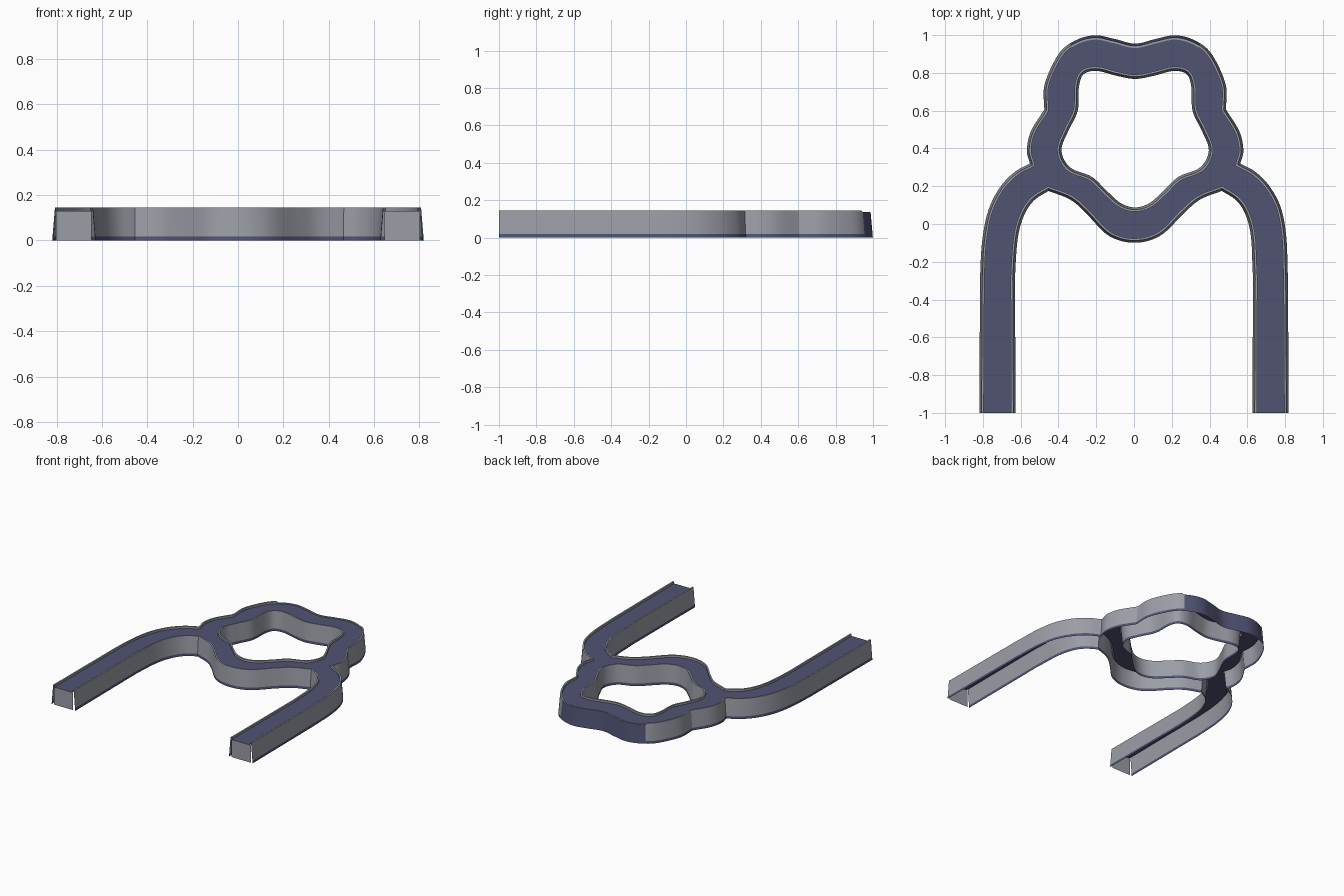
import bpy, bmesh, math
from mathutils import Vector

if "Cube" in bpy.data.objects:
    bpy.data.objects.remove(bpy.data.objects["Cube"])


def material(name, rgb):
    m = bpy.data.materials.new(name)
    m.diffuse_color = (*rgb, 1)
    m.use_nodes = True
    m.node_tree.nodes["Principled BSDF"].inputs["Base Color"].default_value = m.diffuse_color
    return m


GREY = material("wall grey", (0.33, 0.34, 0.385))
BLUE = material("slate blue", (0.082, 0.087, 0.175))
DECK_Z, RIM_Z, BAND_Z = 0.13, 0.145, 0.018


def mirror(pts):
    return [(-x, y) for x, y in reversed(pts)]


def spline(pts, closed=False, steps=7):
    """Smooth curve through the given points."""
    p = [Vector(q) for q in pts]
    n = len(p)
    p = [p[-1]] + p + [p[0], p[1]] if closed else [2 * p[0] - p[1]] + p + [2 * p[-1] - p[-2]]
    out = []
    for i in range(n if closed else n - 1):
        a, b, c, d = p[i:i + 4]
        for k in range(steps):
            t = k / steps
            out.append(0.5 * (2 * b + (c - a) * t + (2 * a - 5 * b + 4 * c - d) * t * t
                              + (3 * b - a - 3 * c + d) * t ** 3))
    if not closed:
        out.append(p[-2])
    return out


def chain(half):
    """Half outline as smooth segments with corners between, mirrored at x = 0."""
    segs = half[:-1] + [half[-1] + mirror(half[-1])[1:]] + [mirror(s) for s in reversed(half[:-1])]
    out = []
    for s in segs:
        out += spline(s)[1 if out else 0:]
    return out


def shift(path):
    # the ring sits very slightly to the right of the arms
    return [Vector((v.x + 0.006 * min(1, max(0, (v.y + 0.2) / 0.3)), v.y)) for v in path]


def offset(path, dist, closed):
    """Move a path to its left, with mitred corners."""
    n, out = len(path), []
    for i, p in enumerate(path):
        a = path[i - 1] if closed or i > 0 else None
        b = path[(i + 1) % n] if closed or i < n - 1 else None
        d1 = (p - a).normalized() if a is not None else (b - p).normalized()
        d2 = (b - p).normalized() if b is not None else d1
        n1, n2 = Vector((-d1.y, d1.x)), Vector((-d2.y, d2.x))
        m = (n1 + n2).normalized()
        q = p + m * (dist / max(0.5, m.dot(n1)))
        if a is None or b is None:
            q.y = -1.0
        out.append(q)
    return out


def finish(bm, name, smooth=True):
    me = bpy.data.meshes.new(name)
    bm.to_mesh(me)
    bm.free()
    me.materials.append(GREY)
    me.materials.append(BLUE)
    if smooth:
        me.shade_smooth()
        me.set_sharp_from_angle(angle=math.radians(30))
    ob = bpy.data.objects.new(name, me)
    bpy.context.collection.objects.link(ob)
    return ob


def is_back(p):
    return p.y > 0.9 and abs(p.x - 0.005) < 0.35


def wall(name, path, closed=False):
    """Leaning wall with a flat rim and a blue strip along its foot."""
    bm = bmesh.new()
    profile = [(0, 0), (0.0015, BAND_Z), (0.012, RIM_Z), (0.023, RIM_Z), (0.023, DECK_Z)]
    rows = []
    for d, z in profile:
        row = []
        for p, q in zip(path, offset(path, d, closed)):
            h = 0.136 if z == RIM_Z and is_back(p) else z
            row.append(bm.verts.new((q.x, q.y, h)))
        rows.append(row)
    n = len(path)
    for i in range(n if closed else n - 1):
        j = (i + 1) % n
        for k in range(4):
            f = bm.faces.new((rows[k][i], rows[k][j], rows[k + 1][j], rows[k + 1][i]))
            back = k == 1 and is_back(path[i]) and is_back(path[j])
            f.material_index = 1 if k == 0 or back else 0
    finish(bm, name)


# outer outline, from the right arm end over the back
outer = shift(chain([
    [(0.819, -1), (0.815, -0.28)],
    [(0.815, -0.28), (0.805, -0.08), (0.775, 0.077), (0.715, 0.195), (0.638, 0.275), (0.557, 0.32)],
    [(0.557, 0.32), (0.573, 0.39), (0.552, 0.49), (0.481, 0.606)],
    [(0.481, 0.606), (0.479, 0.74), (0.405, 0.9), (0.32, 0.97), (0.215, 0.999), (0.11, 0.98), (0, 0.955)],
]))
# front outline between the arms
front = shift(chain([
    [(0.627, -1), (0.63, -0.28)],
    [(0.63, -0.28), (0.617, -0.07), (0.585, 0.05), (0.535, 0.125), (0.459, 0.175)],
    [(0.459, 0.175), (0.345, 0.13), (0.262, 0.06), (0.16, -0.045), (0.08, -0.087), (0, -0.099)],
]))
front.reverse()
# central opening
hole_half = [(0, 0.768), (0.1, 0.785), (0.2, 0.81), (0.27, 0.795), (0.297, 0.73), (0.304, 0.6),
             (0.355, 0.49), (0.39, 0.39), (0.345, 0.3), (0.23, 0.25), (0.15, 0.175), (0.075, 0.11),
             (0, 0.088)]
hole = shift(spline(hole_half + mirror(hole_half)[1:-1], closed=True))

wall("outer_wall", outer)
wall("front_wall", front)
wall("opening_wall", hole, closed=True)

# deck
bm = bmesh.new()
edges = []
for loop in (offset(outer, 0.023, False) + offset(front, 0.023, False), offset(hole, 0.023, True)):
    vs = [bm.verts.new((p.x, p.y, DECK_Z)) for p in loop]
    edges += [bm.edges.new((vs[i - 1], vs[i])) for i in range(len(vs))]
bmesh.ops.triangle_fill(bm, edges=edges, use_beauty=True, normal=(0, 0, 1))
for f in bm.faces:
    if f.normal.z < 0:
        f.normal_flip()
    f.material_index = 1
finish(bm, "deck", smooth=False)

# end plates closing the arms
for side, name in ((-1, "left_end_plate"), (1, "right_end_plate")):
    bm = bmesh.new()
    xs = sorted((side * 0.645, side * 0.803))
    bm.faces.new([bm.verts.new((x, -0.998, z)) for x, z in
                  ((xs[0], 0), (xs[1], 0), (xs[1], DECK_Z), (xs[0], DECK_Z))])
    finish(bm, name, smooth=False)
